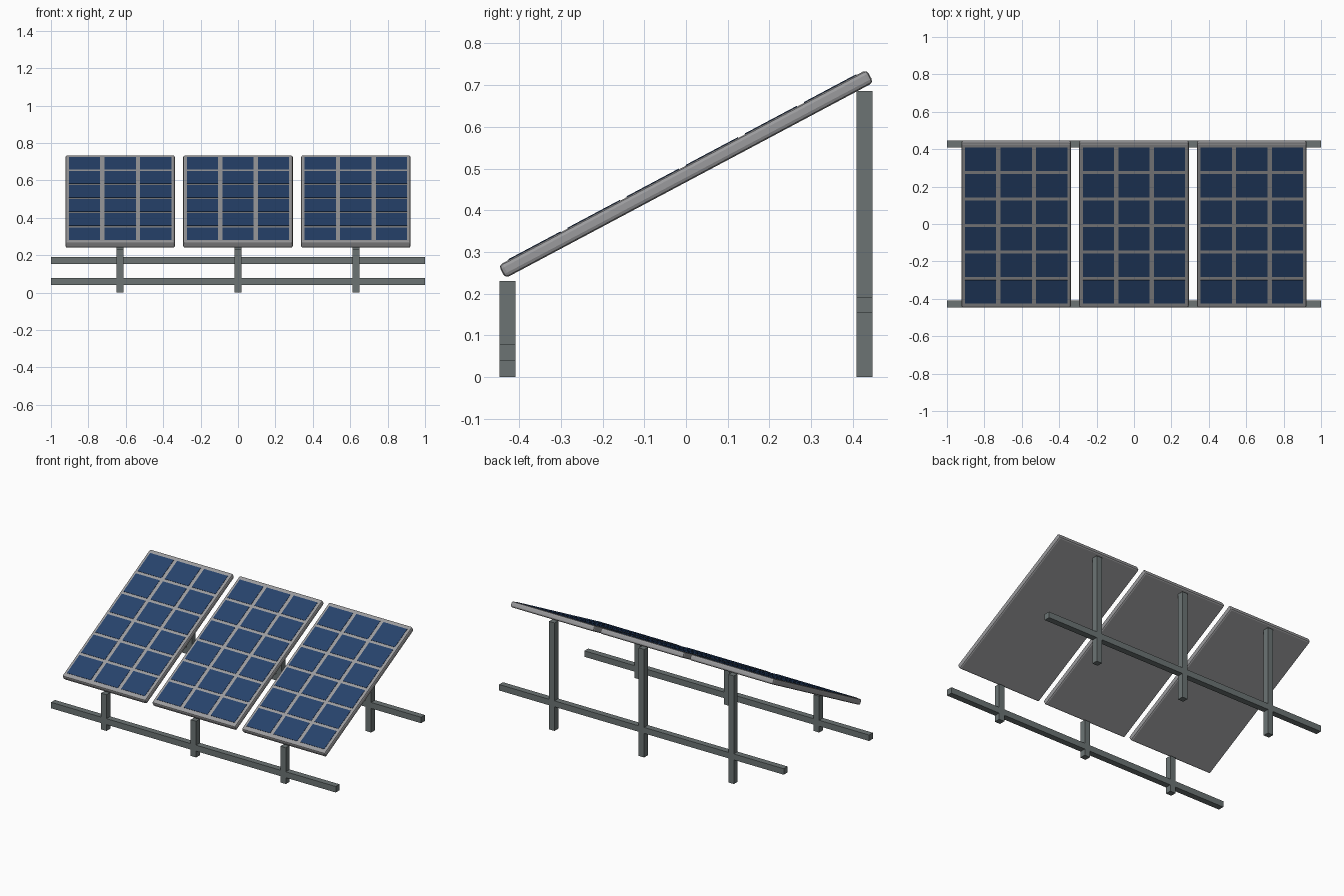
import bpy
from math import radians
from mathutils import Matrix

cube = bpy.data.objects.get("Cube")
if cube:
    bpy.data.objects.remove(cube, do_unlink=True)


def material(name, rgb):
    m = bpy.data.materials.new(name)
    m.use_nodes = True
    m.diffuse_color = (*rgb, 1)
    m.node_tree.nodes["Principled BSDF"].inputs["Base Color"].default_value = (*rgb, 1)
    return m


steel = material("dark steel", (0.15, 0.175, 0.175))
aluminium = material("grey aluminium", (0.33, 0.33, 0.34))
blue = material("cell blue", (0.02, 0.055, 0.15))


def box(name, centre, size, mat, bevel=0, frame=Matrix()):
    bpy.ops.mesh.primitive_cube_add(size=1)
    ob = bpy.context.object
    ob.name = name
    ob.data.transform(Matrix.Diagonal((*size, 1)))
    ob.matrix_world = frame @ Matrix.Translation(centre)
    ob.data.materials.append(mat)
    if bevel:
        mod = ob.modifiers.new("edge bevel", "BEVEL")
        mod.width = bevel
        mod.segments = 2
    return ob


POST = 0.038
SPACING = 0.63
WIDTH, LENGTH, THICK = 0.586, 1.0, 0.035
COLS, ROWS = 3, 6
CELL_X, CELL_Y = 0.167, 0.142
PITCH_X, PITCH_Y = 0.19, 0.1605

# Support rows: long rail crossing three posts
for side, y, post_top, rail_z in (("front", -0.428, 0.23, 0.059),
                                  ("back", 0.428, 0.686, 0.172)):
    box(side + "_rail", (0, y, rail_z), (2, POST, POST), steel)
    for i in (-1, 0, 1):
        box(side + "_post", (i * SPACING, y, post_top / 2),
            (POST, POST, post_top), steel)

# Tilted panels, each with a grid of thin cells
for i in (-1, 0, 1):
    tilt = Matrix.Translation((i * SPACING, 0, 0.487)) @ Matrix.Rotation(radians(28), 4, "X")
    box("panel_frame", (0, 0, 0), (WIDTH, LENGTH, THICK), aluminium, 0.01, tilt)
    for c in range(COLS):
        for r in range(ROWS):
            at = ((c - (COLS - 1) / 2) * PITCH_X,
                  (r - (ROWS - 1) / 2) * PITCH_Y, THICK / 2)
            box("solar_cell", at, (CELL_X, CELL_Y, 0.004), blue, 0, tilt)
